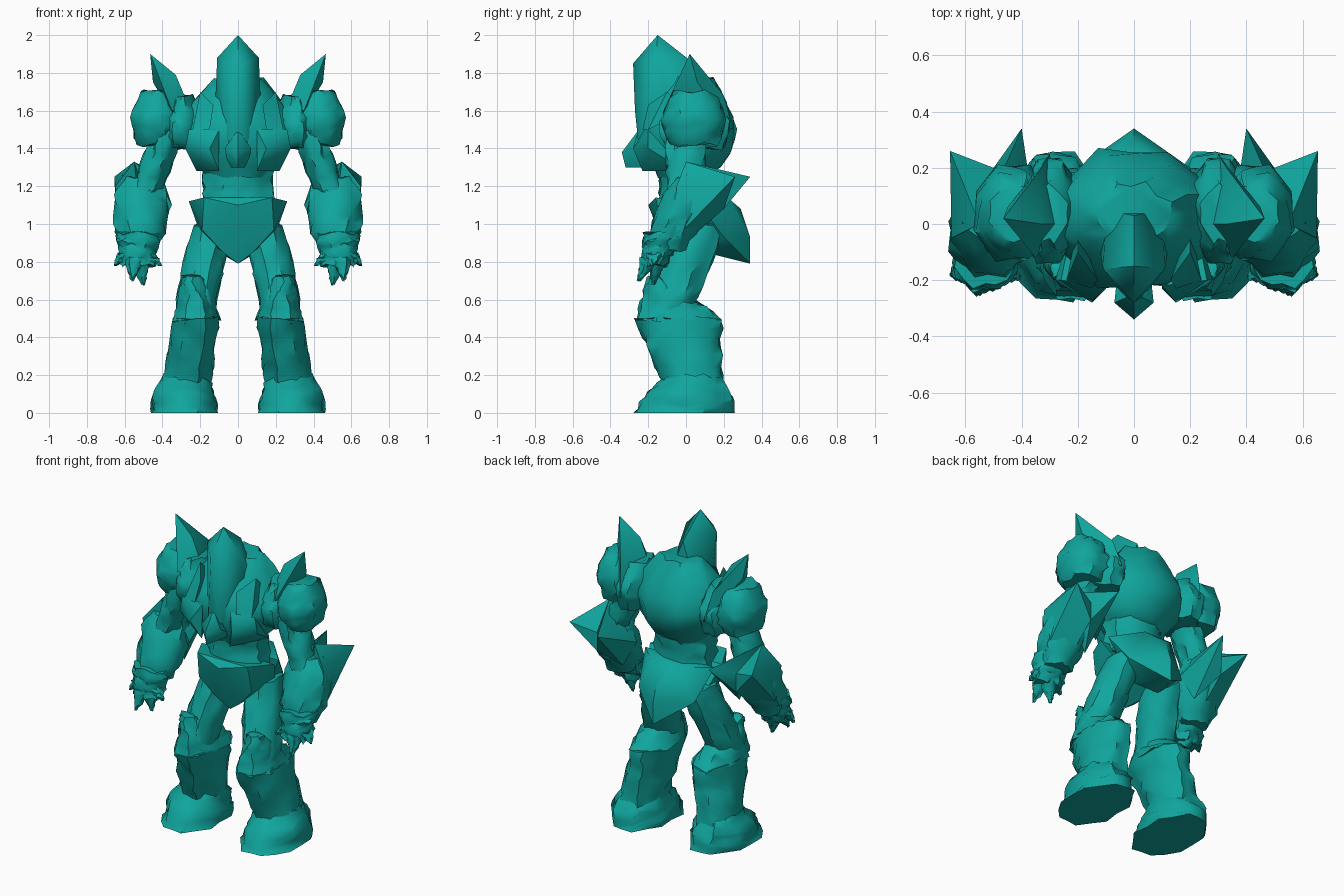
import bpy
import bmesh
import math
import random
from mathutils import Vector

# Remove the default object
default_cube = bpy.data.objects.get("Cube")
if default_cube:
    bpy.data.objects.remove(default_cube, do_unlink=True)

# Single teal armour colour
armour_colour = (0.005, 0.38, 0.34, 1)
armour = bpy.data.materials.new("teal_armour")
armour.use_nodes = True
armour.diffuse_color = armour_colour
shader = next(node for node in armour.node_tree.nodes if node.type == "BSDF_PRINCIPLED")
shader.inputs["Base Color"].default_value = armour_colour

SIDES = 8
STEPS = 4
parts = []


def finish(name, bm, mirrored):
    """Turn a bmesh into a coloured scene object, flipped to the right if asked."""
    if mirrored:
        for vert in bm.verts:
            vert.co.x = -vert.co.x
    bmesh.ops.recalc_face_normals(bm, faces=bm.faces[:])
    mesh = bpy.data.meshes.new(name)
    bm.to_mesh(mesh)
    bm.free()
    mesh.materials.append(armour)
    part = bpy.data.objects.new(name, mesh)
    bpy.context.collection.objects.link(part)
    parts.append(part)


def crumple(bm, seed, amount):
    """Break the plates up into irregular facets, keeping soles flat."""
    dice = random.Random(seed)
    bmesh.ops.subdivide_edges(bm, edges=bm.edges[:], cuts=1, use_grid_fill=True)
    for vert in bm.verts:
        offset = Vector([dice.uniform(-amount, amount) for axis in "xyz"])
        if vert.co.z < amount:
            offset.z = 0
        vert.co += offset


def make_limb(name, bottom, top, bottom_size, top_size, bulge=0, rough=0.012):
    """Skin level oval rings from bottom to top, swelling in the middle."""
    bottom, top = Vector(bottom), Vector(top)
    bottom_size, top_size = Vector(bottom_size), Vector(top_size)
    grow = 1 / math.cos(math.pi / SIDES)
    bm = bmesh.new()
    rings = []
    for level in range(STEPS + 1):
        along = level / STEPS
        centre = bottom.lerp(top, along)
        swell = grow * (1 + bulge * math.sin(math.pi * along))
        wide, deep = bottom_size.lerp(top_size, along) * swell
        ring = []
        for step in range(SIDES):
            angle = math.tau * (step + 0.5) / SIDES
            spoke = Vector((wide * math.cos(angle), deep * math.sin(angle), 0))
            ring.append(bm.verts.new(centre + spoke))
        rings.append(ring)
    for lower, upper in zip(rings, rings[1:]):
        for step in range(SIDES):
            following = (step + 1) % SIDES
            bm.faces.new((lower[step], lower[following], upper[following], upper[step]))
    bm.faces.new(rings[0])
    bm.faces.new(rings[-1])
    crumple(bm, name, rough)
    return bm


def make_plate(corners):
    """Wrap a faceted shell round corner points."""
    bm = bmesh.new()
    verts = [bm.verts.new(corner) for corner in corners]
    bmesh.ops.convex_hull(bm, input=verts)
    loose = [vert for vert in bm.verts if not vert.link_faces]
    bmesh.ops.delete(bm, geom=loose, context="VERTS")
    return bm


def centre_limb(name, *shape, **options):
    finish(name, make_limb(name, *shape, **options), mirrored=False)


def centre_plate(name, *half):
    """Complete half an outline across the middle of the body."""
    other_half = [(-x, y, z) for x, y, z in half if x]
    finish(name, make_plate([*half, *other_half]), mirrored=False)


def pair_limb(name, *shape, **options):
    finish("left_" + name, make_limb(name, *shape, **options), mirrored=False)
    finish("right_" + name, make_limb(name, *shape, **options), mirrored=True)


def pair_plate(name, *corners):
    finish("left_" + name, make_plate(corners), mirrored=False)
    finish("right_" + name, make_plate(corners), mirrored=True)


def pair_spike(name, base, tip, radius):
    """Pointed cone on both sides of the body."""
    point = radius / 10
    pair_limb(name, base, tip, (radius, radius), (point, point), rough=point)


# Body core
centre_limb("torso", (0, 0, 1.25), (0, 0.04, 1.77), (0.16, 0.14), (0.13, 0.1), bulge=1)
centre_limb("waist", (0, 0, 1.05), (0, 0, 1.35), (0.2, 0.15), (0.2, 0.15), bulge=-0.1)

# Hooded head, jaw, belt and skirt plates
centre_plate("hooded_head", (0, -0.15, 2), (0.11, -0.16, 1.88), (0.12, -0.1, 1.65),
             (0, -0.28, 1.85), (0, -0.27, 1.6), (0.04, -0.25, 1.4),
             (0, 0.03, 1.86), (0.1, 0.05, 1.6))
centre_plate("jaw", (0, -0.34, 1.38), (0.07, -0.28, 1.4), (0, -0.32, 1.3),
             (0, -0.25, 1.5), (0.05, -0.1, 1.3))
centre_plate("front_belt", (0.26, 0, 1.12), (0.18, -0.16, 1.14), (0, -0.2, 1.1),
             (0.19, -0.13, 0.97), (0.2, 0.1, 0.95), (0.08, -0.1, 0.85), (0, -0.08, 0.79))
centre_plate("back_skirt", (0.25, 0.06, 1.12), (0.1, 0.22, 1.14), (0, 0.29, 1.08),
             (0, 0.34, 0.93), (0, 0.34, 0.79), (0.2, 0.2, 0.93), (0.1, 0.1, 0.85))

# Chest plates and collars, leaving hollows beside the snout
pair_plate("chest_plate", (0.1, -0.22, 1.5), (0.26, -0.2, 1.5), (0.28, -0.2, 1.4),
           (0.15, -0.28, 1.4), (0.1, -0.23, 1.28), (0.22, 0, 1.28))
pair_plate("collar", (0.13, -0.2, 1.63), (0.2, -0.1, 1.7), (0.24, -0.2, 1.5),
           (0.15, -0.23, 1.5), (0.2, 0, 1.6))

# Shoulder guards with swept horns
pair_limb("shoulder_joint", (0.3, 0.05, 1.4), (0.3, 0.04, 1.68),
          (0.08, 0.14), (0.06, 0.1), bulge=0.5)
pair_limb("shoulder_guard", (0.43, 0.04, 1.42), (0.43, 0.04, 1.7),
          (0.1, 0.12), (0.08, 0.1), bulge=0.5)
pair_plate("shoulder_horn", (0.465, 0.02, 1.9), (0.45, 0.06, 1.75), (0.33, 0, 1.79),
           (0.25, 0, 1.6), (0.33, 0.2, 1.68), (0.3, 0.25, 1.5), (0.35, -0.12, 1.6))

# Arms with flared gauntlets
pair_limb("upper_arm", (0.5, 0, 1.15), (0.36, 0, 1.5), (0.08, 0.1), (0.08, 0.1))
pair_limb("forearm", (0.52, -0.1, 0.86), (0.51, 0.03, 1.25),
          (0.09, 0.09), (0.1, 0.08), bulge=0.5)
pair_plate("inner_gauntlet", (0.4, 0.34, 1.25), (0.4, 0, 1.2), (0.35, 0, 1.1),
           (0.55, 0, 1.33), (0.5, 0.2, 1.2), (0.42, 0.05, 0.95), (0.5, 0.2, 1.08))
pair_plate("outer_gauntlet", (0.655, 0.26, 1.25), (0.55, 0, 1.33), (0.65, -0.05, 1.2),
           (0.5, 0.2, 1.2), (0.64, -0.05, 0.93), (0.5, 0.2, 1.08), (0.5, 0.03, 0.93))

# Hands and claws
pair_limb("palm", (0.53, -0.17, 0.78), (0.53, -0.12, 0.95), (0.09, 0.06), (0.11, 0.1))
wrist = Vector((0.54, -0.15, 0.88))
claw_tips = {"thumb": (0.41, -0.19, 0.78), "first_claw": (0.5, -0.17, 0.68),
             "middle_claw": (0.56, -0.25, 0.7), "outer_claw": (0.65, -0.18, 0.78)}
for claw, tip in claw_tips.items():
    pair_spike(claw, wrist.lerp(Vector(tip), 0.3), tip, 0.06)

# Legs with heavy greaves and boots
pair_limb("thigh", (0.24, -0.12, 0.48), (0.14, 0.08, 1), (0.1, 0.11), (0.09, 0.12), bulge=0.15)
pair_limb("greave", (0.28, 0.05, 0.1), (0.22, -0.04, 0.5),
          (0.13, 0.15), (0.12, 0.23), bulge=-0.05)
pair_limb("knee_guard", (0.22, -0.04, 0.5), (0.24, -0.17, 0.72), (0.12, 0.22), (0.05, 0.03))
pair_limb("boot", (0.285, -0.01, 0), (0.28, 0.04, 0.2), (0.17, 0.26), (0.12, 0.13), bulge=0.1)

# Smooth shading with crisp armour edges
bpy.ops.object.select_all(action="DESELECT")
for part in parts:
    part.select_set(True)
bpy.context.view_layer.objects.active = parts[0]
bpy.ops.object.shade_smooth_by_angle(angle=math.radians(48))
